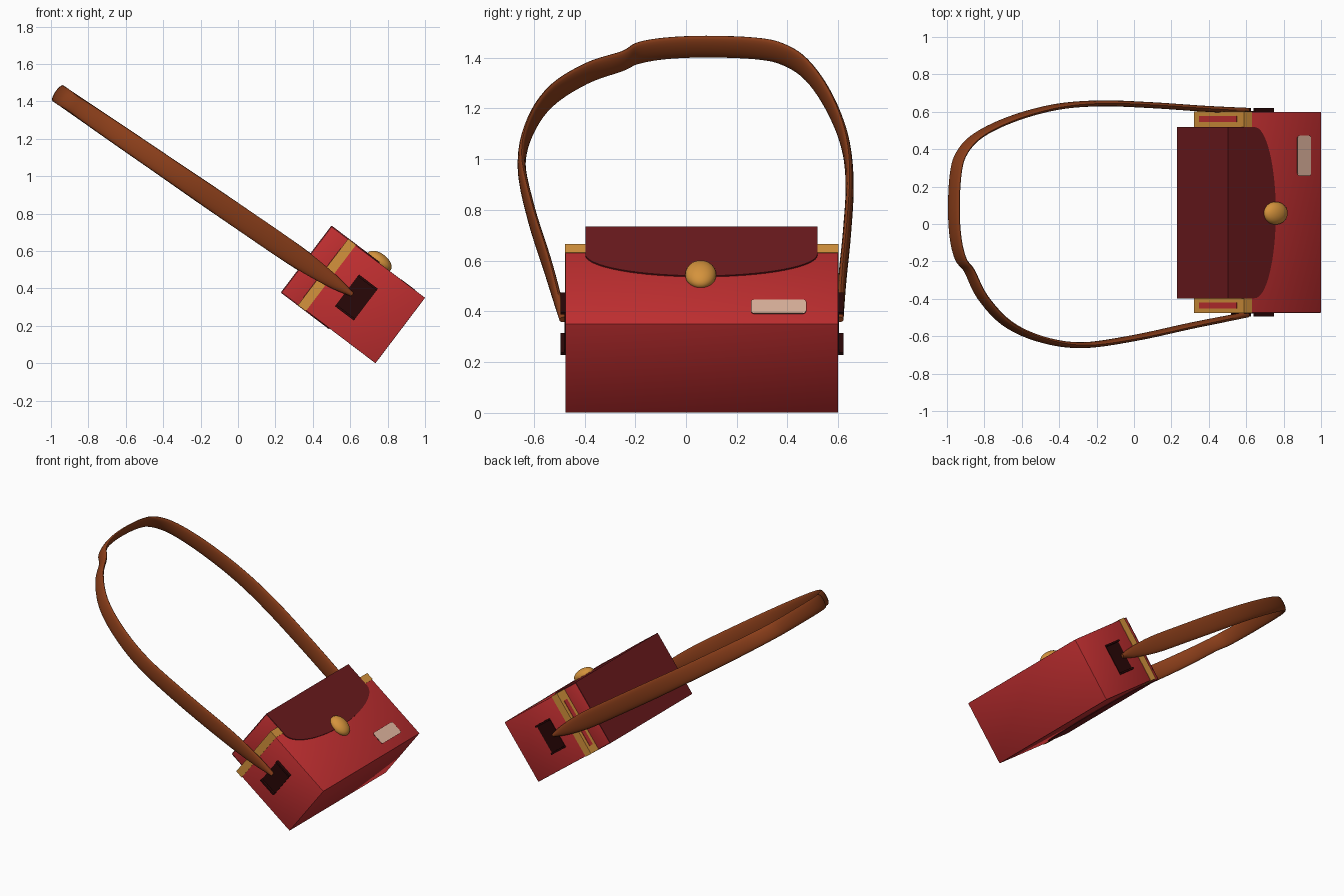
import bpy, bmesh, math
from mathutils import Matrix, Vector

if "Cube" in bpy.data.objects:
    bpy.data.objects.remove(bpy.data.objects["Cube"])

# Tilted bag frame: local x = depth (to the flap front), y = width, z = bag height
V, U = Vector((0.604, 0, 0.797)), Vector((-0.797, 0, 0.604))
FRAME = Matrix(((V.x, 0, U.x, 0.735), (0, 1, 0, 0), (V.z, 0, U.z, 0), (0, 0, 0, 1)))
DEPTH, Y0, Y1, YC = 0.439, -0.475, 0.60, 0.0625


def mat(name, r, g, b):
    m = bpy.data.materials.new(name)
    m.diffuse_color = (r, g, b, 1)
    m.use_nodes = True
    m.node_tree.nodes["Principled BSDF"].inputs["Base Color"].default_value = m.diffuse_color
    return m


RED = mat("red leather", 0.53, 0.028, 0.03)
DARK_RED = mat("dark red leather", 0.145, 0.010, 0.012)
GOLD = mat("gold", 0.66, 0.29, 0.045)
BROWN = mat("brown strap", 0.25, 0.047, 0.010)
DARK = mat("dark brown", 0.022, 0.002, 0.002)
BEIGE = mat("beige", 0.74, 0.46, 0.34)


def finish(name, bm, material, local=True, smooth=True):
    bmesh.ops.recalc_face_normals(bm, faces=bm.faces)
    if local:
        bm.transform(FRAME)
    me = bpy.data.meshes.new(name)
    bm.to_mesh(me)
    bm.free()
    me.materials.append(material)
    ob = bpy.data.objects.new(name, me)
    bpy.context.collection.objects.link(ob)
    if smooth:
        bpy.context.view_layer.objects.active = ob
        ob.select_set(True)
        bpy.ops.object.shade_smooth_by_angle(angle=math.radians(35))
        ob.select_set(False)
    return ob


def box(name, lo, hi, material, bevel=0):
    bm = bmesh.new()
    bmesh.ops.create_cube(bm, size=1)
    for v in bm.verts:
        v.co = [lo[i] + (v.co[i] + 0.5) * (hi[i] - lo[i]) for i in range(3)]
    if bevel:
        bmesh.ops.bevel(bm, geom=bm.edges[:], offset=bevel, segments=2,
                        profile=0.5, affect='EDGES')
    return finish(name, bm, material)


def plate(name, outline, x0, x1, material):
    # outline of (y, height) points extruded along the bag depth
    bm = bmesh.new()
    f = bm.faces.new([bm.verts.new((x0, y, b)) for y, b in outline])
    ext = bmesh.ops.extrude_face_region(bm, geom=[f])
    moved = [g for g in ext["geom"] if isinstance(g, bmesh.types.BMVert)]
    bmesh.ops.translate(bm, verts=moved, vec=(x1 - x0, 0, 0))
    return finish(name, bm, material)


# Bag body and the raised lid block
box("bag_body", (0, Y0, 0), (DEPTH, Y1, 0.47), RED, 0.003)
box("lid_block", (0, -0.397, 0.44), (DEPTH, 0.518, 0.627), RED, 0.003)

# Dark flap: top cover plus rounded tongues on front and back
box("flap_top", (0, -0.397, 0.625), (DEPTH + 0.005, 0.518, 0.632), DARK_RED)
tongue = [(-0.397, 0.63)]
for i in range(33):
    t = math.pi + math.pi * i / 32
    tongue.append((YC - 0.002 + 0.4575 * math.cos(t), 0.45 + 0.142 * math.sin(t)))
tongue.append((0.518, 0.63))
plate("flap_front", tongue, DEPTH - 0.002, DEPTH + 0.006, DARK_RED)
plate("flap_back", tongue, 0.002, -0.005, DARK_RED)

# Parts repeated on both ends of the bag
for side, y_out, y_in in (("left", Y0, -0.39), ("right", Y1, 0.51)):
    s = 1 if y_out > 0 else -1

    def end_box(name, a, b, ya, yb, material):
        box(side + name, (a[0], min(ya, yb), b[0]), (a[1], max(ya, yb), b[1]), material)

    # gold rim with red inset on top
    end_box("_gold_rim", (-0.003, DEPTH + 0.003), (0.465, 0.518), y_out + s * 0.002, y_in, GOLD)
    end_box("_rim_inset", (0.045, DEPTH - 0.06), (0.51, 0.521), y_out - s * 0.022,
            y_out - s * 0.055, RED)
    # strap holder: flush plate with two thin raised walls
    end_box("_holder_plate", (0.112, 0.325), (0.23, 0.357), y_out - s * 0.01, y_out + s * 0.004, DARK)
    for n, a in (("back", 0.112), ("front", 0.313)):
        end_box("_holder_" + n, (a, a + 0.012), (0.23, 0.357), y_out - s * 0.01, y_out + s * 0.02, DARK)

# Gold knob
bm = bmesh.new()
bmesh.ops.create_uvsphere(bm, u_segments=32, v_segments=16, radius=1)
bm.transform(Matrix.Translation((DEPTH + 0.008, 0.058, 0.312)) @ Matrix.Diagonal((0.042, 0.061, 0.076, 1)))
finish("knob", bm, GOLD)


# Blank label with a thin dark border
def rounded(y0, y1, b0, b1, r):
    pts = []
    for cy, cb, q in ((y1 - r, b1 - r, 0), (y0 + r, b1 - r, 1), (y0 + r, b0 + r, 2), (y1 - r, b0 + r, 3)):
        for k in range(5):
            t = math.pi / 2 * (q + k / 4)
            pts.append((cy + r * math.cos(t), cb + r * math.sin(t)))
    return pts


plate("label_border", rounded(0.256, 0.474, 0.067, 0.16, 0.014), DEPTH - 0.002, DEPTH + 0.001, DARK)
plate("label", rounded(0.258, 0.472, 0.069, 0.158, 0.013), DEPTH - 0.002, DEPTH + 0.002, BEIGE)

# Shoulder strap: flat oval section swept along a tilted loop (x, y, half width)
PATH = [(0.61, -0.483, 0.012), (0.5, -0.505, 0.038), (0.3, -0.545, 0.058), (0.0, -0.61, 0.06),
        (-0.28, -0.648, 0.057), (-0.5, -0.615, 0.055), (-0.68, -0.53, 0.053), (-0.81, -0.39, 0.05),
        (-0.88, -0.25, 0.047), (-0.925, -0.19, 0.051), (-0.953, -0.08, 0.051), (-0.963, 0.08, 0.051),
        (-0.953, 0.27, 0.051), (-0.92, 0.38, 0.051), (-0.83, 0.475, 0.052), (-0.65, 0.562, 0.055),
        (-0.42, 0.625, 0.057), (-0.18, 0.645, 0.06), (0.1, 0.635, 0.06), (0.35, 0.618, 0.057),
        (0.52, 0.609, 0.036), (0.61, 0.605, 0.012)]
W = Vector((0.565, 0, 0.825)).normalized()


def spline(p0, p1, p2, p3, t):
    return 0.5 * (2 * p1 + (p2 - p0) * t + (2 * p0 - 5 * p1 + 4 * p2 - p3) * t * t
                  + (3 * p1 - p0 - 3 * p2 + p3) * t ** 3)


P = [Vector(p) for p in PATH]
P = [2 * P[0] - P[1]] + P + [2 * P[-1] - P[-2]]
samples = [spline(*P[i:i + 4], k / 5) for i in range(len(P) - 3) for k in range(5)] + [P[-2]]
centres = [Vector((p.x, p.y, 0.785 - 0.684 * p.x)) for p in samples]
bm = bmesh.new()
rings, N = [], 20
for i, (c, p) in enumerate(zip(centres, samples)):
    tan = centres[min(i + 1, len(centres) - 1)] - centres[max(i - 1, 0)]
    side = tan.cross(W).normalized()
    ring = []
    for k in range(N):
        t = 2 * math.pi * k / N
        ring.append(bm.verts.new(c + W * (p.z * math.cos(t)) + side * (0.016 * math.sin(t))))
    rings.append(ring)
for a, b in zip(rings, rings[1:]):
    for k in range(N):
        bm.faces.new((a[k], a[(k + 1) % N], b[(k + 1) % N], b[k]))
bm.faces.new(rings[0])
bm.faces.new(rings[-1])
finish("shoulder_strap", bm, BROWN, local=False)
